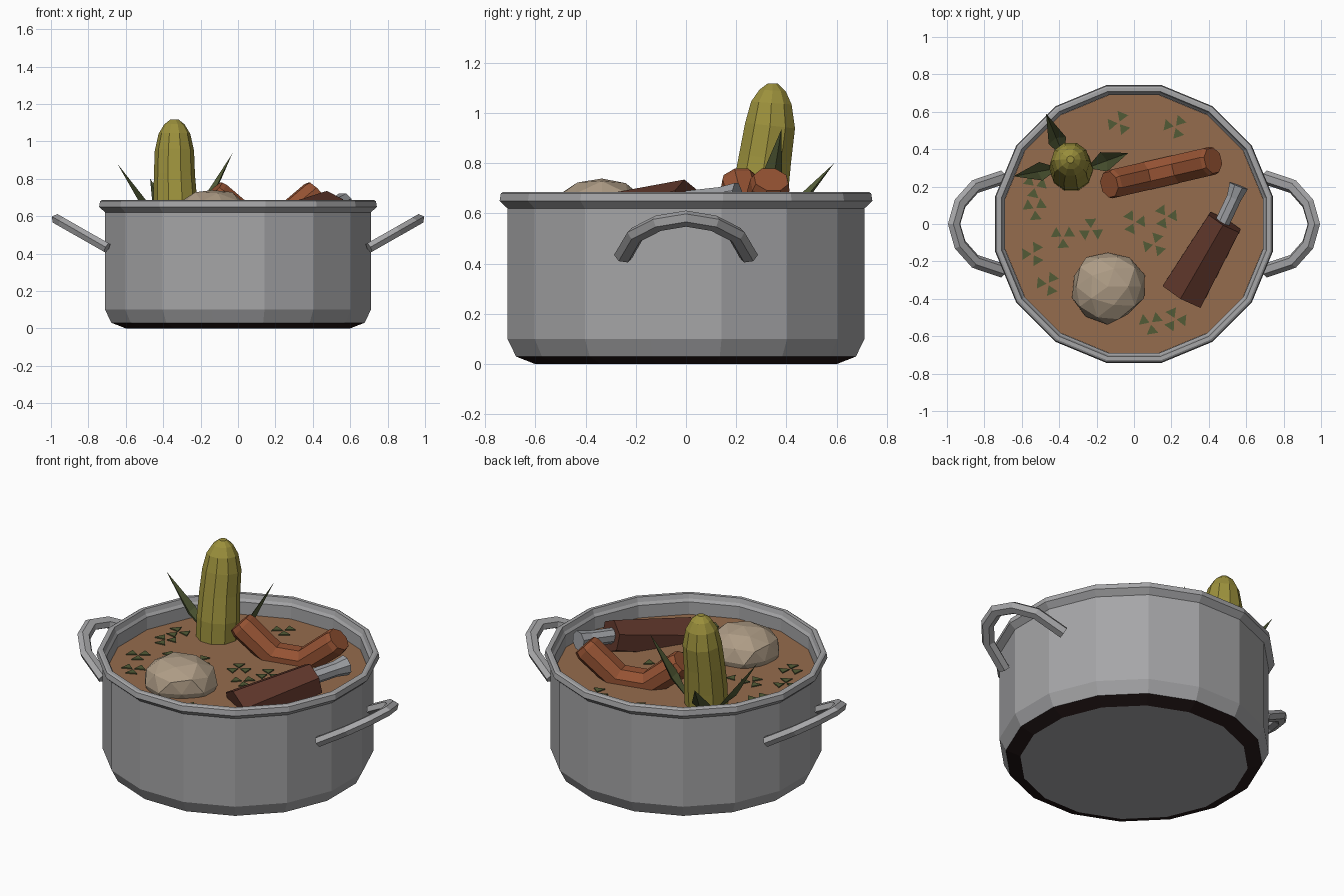
import bpy, bmesh, math, random
from mathutils import Vector as V

if "Cube" in bpy.data.objects:
    bpy.data.objects.remove(bpy.data.objects["Cube"])

random.seed(4)

def material(name, rgb):
    m = bpy.data.materials.new(name)
    m.diffuse_color = (*rgb, 1)
    m.use_nodes = True
    m.node_tree.nodes["Principled BSDF"].inputs["Base Color"].default_value = m.diffuse_color
    return m

STEEL = material("steel grey", (.38, .38, .39))
BLACK = material("burnt black", (.018, .009, .009))
BROTH = material("broth brown", (.30, .15, .075))
CORN = material("corn yellow", (.33, .28, .045))
GREEN = material("leaf green", (.085, .105, .037))
ORANGE = material("sausage orange", (.30, .085, .033))
MEAT = material("meat brown", (.11, .036, .023))
POTATO = material("potato beige", (.42, .33, .235))
BONE = material("bone grey", (.34, .35, .37))

def finish(name, bm, *mats):
    bmesh.ops.recalc_face_normals(bm, faces=bm.faces[:])
    me = bpy.data.meshes.new(name)
    bm.to_mesh(me)
    bm.free()
    for m in mats:
        me.materials.append(m)
    ob = bpy.data.objects.new(name, me)
    bpy.context.collection.objects.link(ob)
    return ob

def loft(name, rings, *mats):
    """Skin a list of equal rings and cap both ends."""
    bm = bmesh.new()
    rs = [[bm.verts.new(p) for p in r] for r in rings]
    n = len(rs[0])
    for a, b in zip(rs, rs[1:]):
        for i in range(n):
            j = (i + 1) % n
            bm.faces.new((a[i], a[j], b[j], b[i]))
    bm.faces.new(rs[0])
    bm.faces.new(rs[-1])
    return finish(name, bm, *mats)

def ngon(n, a, b, turn=0.0):
    return [(a * math.cos(2 * math.pi * (i + turn) / n),
             b * math.sin(2 * math.pi * (i + turn) / n)) for i in range(n)]

def sweep(name, pts, normal, section, scales, mat):
    """Sweep section (side, normal) along pts."""
    pts = [V(p) for p in pts]
    rings = []
    for i, p in enumerate(pts):
        t = (pts[min(i + 1, len(pts) - 1)] - pts[max(i - 1, 0)]).normalized()
        side = t.cross(V(normal)).normalized()
        up = side.cross(t)
        rings.append([p + (side * a + up * b) * scales[i] for a, b in section])
    return loft(name, rings, mat)

# Pot: 16-sided shell with rim and inner wall
profile = [(.612, 0), (.69, .03), (.725, .1), (.725, .36), (.725, .62), (.757, .65),
           (.752, .68), (.742, .686), (.722, .686), (.714, .66), (.703, .645), (.703, .5)]
pot = loft("pot", [[(x, y, z) for x, y in ngon(16, r, r, .5)] for r, z in profile],
           STEEL, BLACK)
for f in pot.data.polygons:
    if f.center.z < .03 and abs(f.normal.z) < .99:
        f.material_index = 1

# Broth
loft("broth", [[(x, y, z) for x, y in ngon(16, .702, .702, .5)] for z in (.5, .572)], BROTH)

# Handles: tilted loops on both sides
half = [(.70, .25), (.85, .2), (.93, .11), (.962, 0)]
path = half + [(x, -y) for x, y in half[-2::-1]]
for s, side in ((1, "right"), (-1, "left")):
    sweep(side + "_handle", [(s * x, y, .43 + (x - .7) * .57) for x, y in path],
          (-s * .57, 0, 1), ngon(6, .038, .03), [1] * 7, STEEL)

# Corn cob
cob = [(.285, .52, .115), (.295, .68, .117), (.315, .82, .11), (.335, .95, .105),
       (.34, 1.04, .085), (.345, 1.09, .055), (.345, 1.118, .02)]
sweep("corn_cob", [(-.335 if z < .8 else -.34, y, z) for y, z, r in cob], (1, 0, 0),
      ngon(10, 1, 1, .5), [r for y, z, r in cob], CORN)

# Corn leaves: folded blades leaning out from the cob
def leaf(name, root, tip, width):
    root, tip = V(root), V(tip)
    axis = tip - root
    side = axis.cross(V((0, 0, 1))).normalized() * width
    out = side.cross(axis).normalized()
    mid = root + axis * .4
    pts = [root, mid + side, mid - out * .03, mid - side, tip, mid - out * .022]
    bm = bmesh.new()
    r, a, m, b, t, c = [bm.verts.new(p) for p in pts]
    for f in ((r, a, m), (r, m, b), (t, m, a), (t, b, m),
              (r, c, a), (r, b, c), (t, a, c), (t, c, b)):
        bm.faces.new(f)
    finish(name, bm, GREEN)

leaf("leaf_right", (-.25, .3, .55), (-.03, .38, .935), .055)
leaf("leaf_left", (-.40, .3, .55), (-.645, .255, .88), .05)
leaf("leaf_back", (-.37, .35, .55), (-.47, .59, .80), .05)

# Sausage: bent upward at both ends
ang = math.radians(13)
ax = V((math.cos(ang), math.sin(ang), 0))
cen = V((.145, .275, 0))
sec = [(s * a, b) for s, a, b in ((1, .07, -.05), (1, .07, .05), (1, .03, .078),
       (-1, .055, .07), (-1, .07, .05), (-1, .07, -.05), (-1, .055, -.07), (1, .03, -.078))]
sec = ngon(8, .076, .082, .5)
sweep("sausage", [cen + ax * u + V((0, 0, z)) for u, z in
                  ((-.285, .735), (-.265, .715), (-.09, .575), (.09, .575), (.265, .715), (.285, .735))],
      (-ax.y, ax.x, 0), sec, [.88, 1, 1, 1, 1, .88], ORANGE)

# Meat leg and its bone
sweep("meat_leg", [(.26, -.38, .55), (.485, .01, .645)], (0, 0, 1),
      ngon(6, .135, .115, .5), [1, .8], MEAT)
sweep("leg_bone", [(.45, -.04, .645), (.535, .14, .665), (.56, .205, .67)], (0, 0, 1),
      ngon(8, .043, .043, .5), [1, 1, 1.3], BONE)

# Potato: squashed faceted ball
bm = bmesh.new()
bmesh.ops.create_icosphere(bm, subdivisions=2, radius=1)
for v in bm.verts:
    k = random.uniform(.92, 1.06)
    v.co = V((-.14 + v.co.x * .2 * k, -.335 + v.co.y * .195 * k, .6 + v.co.z * .145 * k))
finish("potato", bm, POTATO)

# Herbs: sprigs of three small triangles on the broth
spots = [(-.08, .54), (.22, .52), (-.53, .2), (-.53, .08), (-.23, -.03), (0, .01), (.17, .04),
         (.11, -.11), (-.38, -.07), (-.54, -.16), (-.46, -.32), (.09, -.53), (.22, -.51)]
bm = bmesh.new()
for x, y in spots:
    turn = random.uniform(0, 2)
    for k in range(3):
        a = turn + k * 2.094
        tri = [(.008, 0), (.065, .5), (.065, -.5)]
        lo, hi = [[bm.verts.new((x + r * math.cos(a + d), y + r * math.sin(a + d), z))
                   for r, d in tri] for z in (.570, .578)]
        bm.faces.new(hi)
        bm.faces.new(lo)
        for i in range(3):
            j = (i + 1) % 3
            bm.faces.new((lo[i], lo[j], hi[j], hi[i]))
finish("herbs", bm, GREEN)
